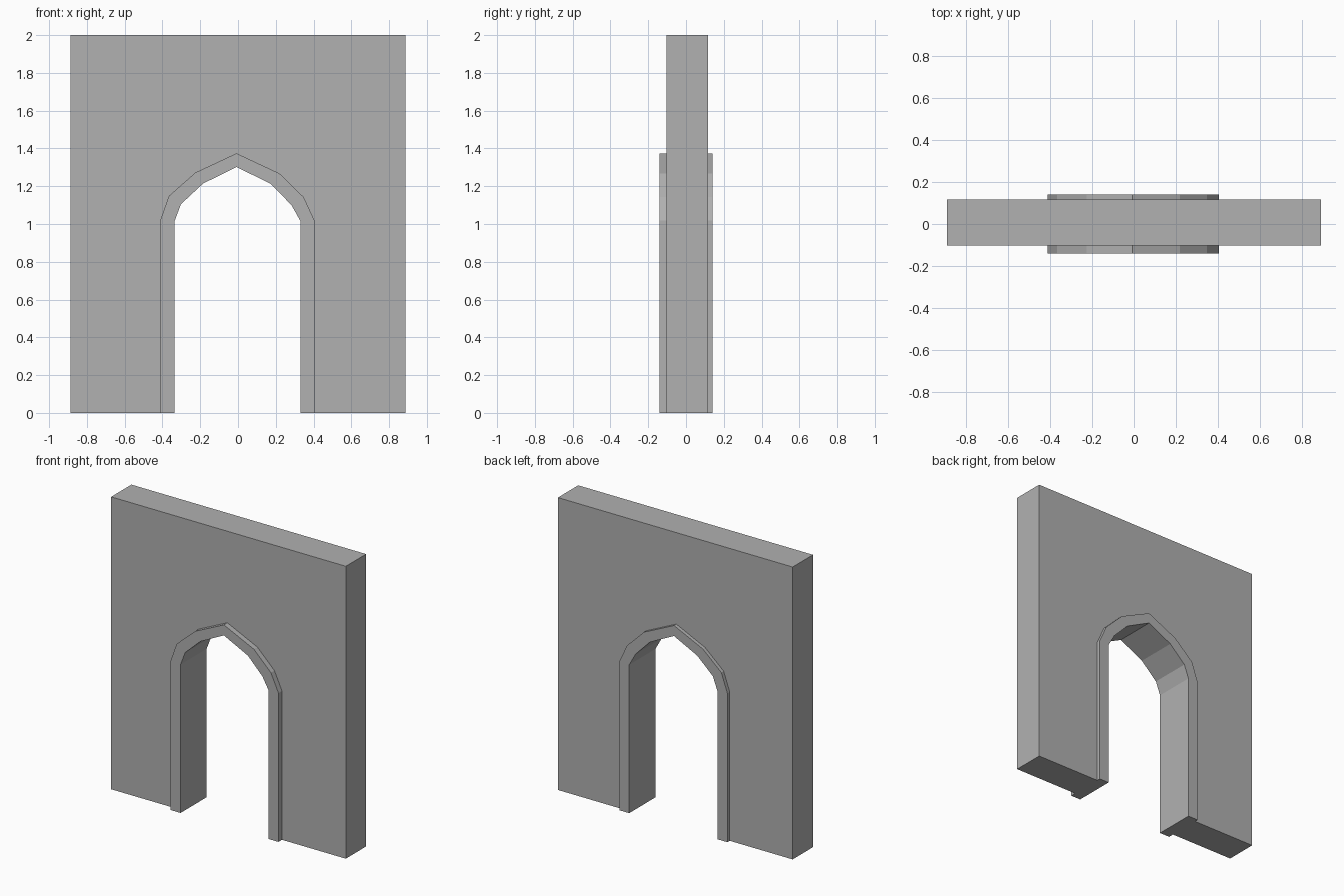
import bpy, bmesh

if "Cube" in bpy.data.objects:
    bpy.data.objects.remove(bpy.data.objects["Cube"])

# Arch profiles, left foot to right foot (x, z)
inner = [(-.336, 0), (-.336, 1.015), (-.302, 1.105), (-.185, 1.214), (-.008, 1.302),
         (.174, 1.212), (.283, 1.10), (.331, 1.015), (.331, 0)]
outer = [(-.412, 0), (-.412, 1.018), (-.366, 1.148), (-.226, 1.272), (-.008, 1.374),
         (.219, 1.268), (.348, 1.142), (.405, 1.018), (.405, 0)]
corners = [(.888, 0), (.888, 2), (-.888, 2), (-.888, 0)]
WALL_FRONT, WALL_BACK = -.103, .116
TRIM_FRONT, TRIM_BACK = -.141, .141

bm = bmesh.new()


def row(points, y):
    return [bm.verts.new((x, y, z)) for x, z in points]


def bridge(a, b):
    for i in range(len(a) - 1):
        bm.faces.new((a[i], a[i + 1], b[i + 1], b[i]))


# Raised surround: front step, front band, opening, back band, back step
rows = [row(outer, WALL_FRONT), row(outer, TRIM_FRONT), row(inner, TRIM_FRONT),
        row(inner, TRIM_BACK), row(outer, TRIM_BACK), row(outer, WALL_BACK)]
for a, b in zip(rows, rows[1:]):
    bridge(a, b)

# Wall: front and back faces, sides and top
front, back = row(corners, WALL_FRONT), row(corners, WALL_BACK)
bm.faces.new(rows[0] + front)
bm.faces.new(rows[-1] + back)
bridge(front, back)

# Undersides of the two feet
bm.faces.new([front[3]] + [r[0] for r in rows] + [back[3]])
bm.faces.new([front[0]] + [r[-1] for r in rows] + [back[0]])

bmesh.ops.recalc_face_normals(bm, faces=bm.faces)
mesh = bpy.data.meshes.new("arched_wall")
bm.to_mesh(mesh)
bm.free()

# Darker grey stone
stone = bpy.data.materials.new("grey_stone")
stone.diffuse_color = (.44, .44, .44, 1)
stone.use_nodes = True
stone.node_tree.nodes["Principled BSDF"].inputs["Base Color"].default_value = stone.diffuse_color
mesh.materials.append(stone)
bpy.context.collection.objects.link(bpy.data.objects.new("arched_wall", mesh))
